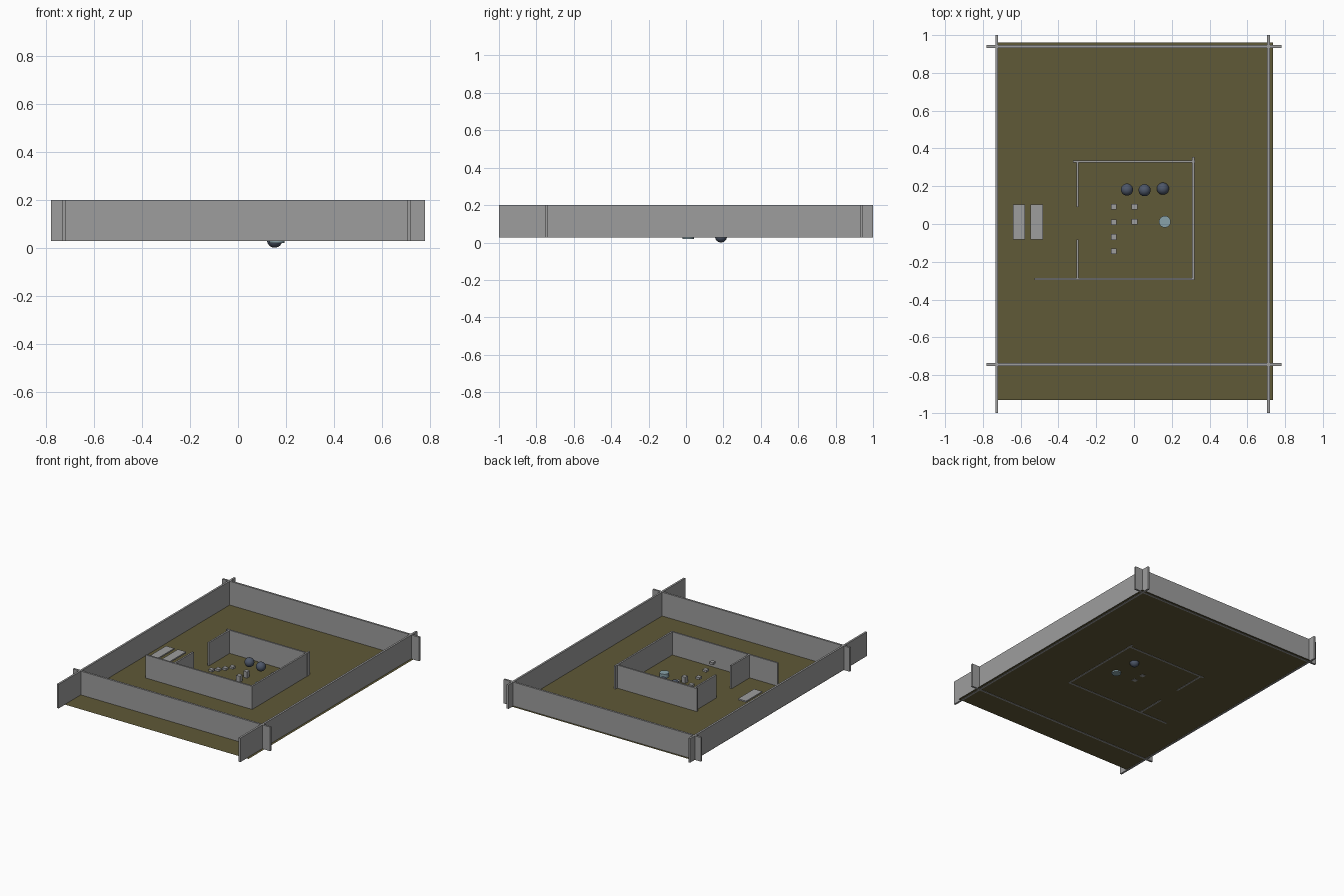
import bpy

if "Cube" in bpy.data.objects:
    bpy.data.objects.remove(bpy.data.objects["Cube"])


def material(name, rgb):
    m = bpy.data.materials.new(name)
    m.diffuse_color = (*rgb, 1)
    m.use_nodes = True
    m.node_tree.nodes["Principled BSDF"].inputs["Base Color"].default_value = m.diffuse_color
    return m


soil = material("soil", (0.115, 0.10, 0.038))
stone = material("stone", (0.34, 0.34, 0.34))
slate = material("slate", (0.075, 0.095, 0.14))
pale_blue = material("pale_blue", (0.25, 0.36, 0.40))


def box(name, x0, x1, y0, y1, z0, z1):
    bpy.ops.mesh.primitive_cube_add(size=1, location=((x0 + x1) / 2, (y0 + y1) / 2, (z0 + z1) / 2))
    o = bpy.context.object
    o.name = name
    o.scale = (x1 - x0, y1 - y0, z1 - z0)
    bpy.ops.object.transform_apply(location=False, rotation=False, scale=True)
    o.data.materials.append(stone)
    return o


BASE, TOP = 0.028, 0.20
T = 0.007   # half thickness of outer walls
S = 0.006   # half thickness of inner walls

# Ground sheet
bpy.ops.mesh.primitive_plane_add(size=1, location=(0.001, 0.015, 0.03))
ground = bpy.context.object
ground.name = "ground"
ground.scale = (1.47, 1.894, 1)
ground.data.materials.append(soil)

# Outer enclosure, crossing at the corners
for name, x in (("outer_wall_left", -0.726), ("outer_wall_right", 0.712)):
    box(name, x - T, x + T, -1, 1, BASE, TOP)
for name, y in (("outer_wall_front", -0.744), ("outer_wall_back", 0.940)):
    box(name, -0.78, 0.78, y - T, y + T, BASE, TOP)

# Inner room with a doorway on the left
box("inner_wall_back", -0.322, 0.323, 0.331 - S, 0.331 + S, BASE, 0.195)
box("inner_wall_front", -0.526, 0.32, -0.291 - S, -0.291 + S, BASE, 0.195)
box("inner_wall_right", 0.314 - S, 0.314 + S, -0.297, 0.356, BASE, 0.195)
box("inner_wall_left_rear", -0.299 - S, -0.299 + S, 0.09, 0.335, BASE, 0.195)
box("inner_wall_left_front", -0.299 - S, -0.299 + S, -0.295, -0.081, BASE, 0.195)

# Raised platforms outside the doorway
for i, x in enumerate((-0.608, -0.515)):
    box(f"platform_{i}", x - 0.032, x + 0.032, -0.081, 0.102, 0.066, 0.076)

# Floating steps rising toward the front
for i, (y, z) in enumerate(((0.092, 0.07), (0.01, 0.092), (-0.069, 0.115), (-0.144, 0.14))):
    box(f"step_{i}", -0.123, -0.093, y - 0.015, y + 0.015, z - 0.008, z + 0.008)

# Two standing blocks
for i, y in enumerate((0.092, 0.012)):
    box(f"block_{i}", -0.012, 0.018, y - 0.015, y + 0.015, BASE, 0.074)

# Dark balls
for i, p in enumerate(((-0.037, 0.182, 0.09), (0.056, 0.179, 0.085), (0.153, 0.187, 0.032))):
    bpy.ops.mesh.primitive_uv_sphere_add(segments=32, ring_count=16, radius=0.032, location=p)
    ball = bpy.context.object
    ball.name = f"ball_{i}"
    bpy.ops.object.shade_smooth()
    ball.data.materials.append(slate)

# Pale drum
bpy.ops.mesh.primitive_cylinder_add(vertices=32, radius=0.031, depth=0.038, location=(0.163, 0.012, 0.039))
drum = bpy.context.object
drum.name = "drum"
bpy.ops.object.shade_smooth_by_angle()
drum.data.materials.append(pale_blue)
